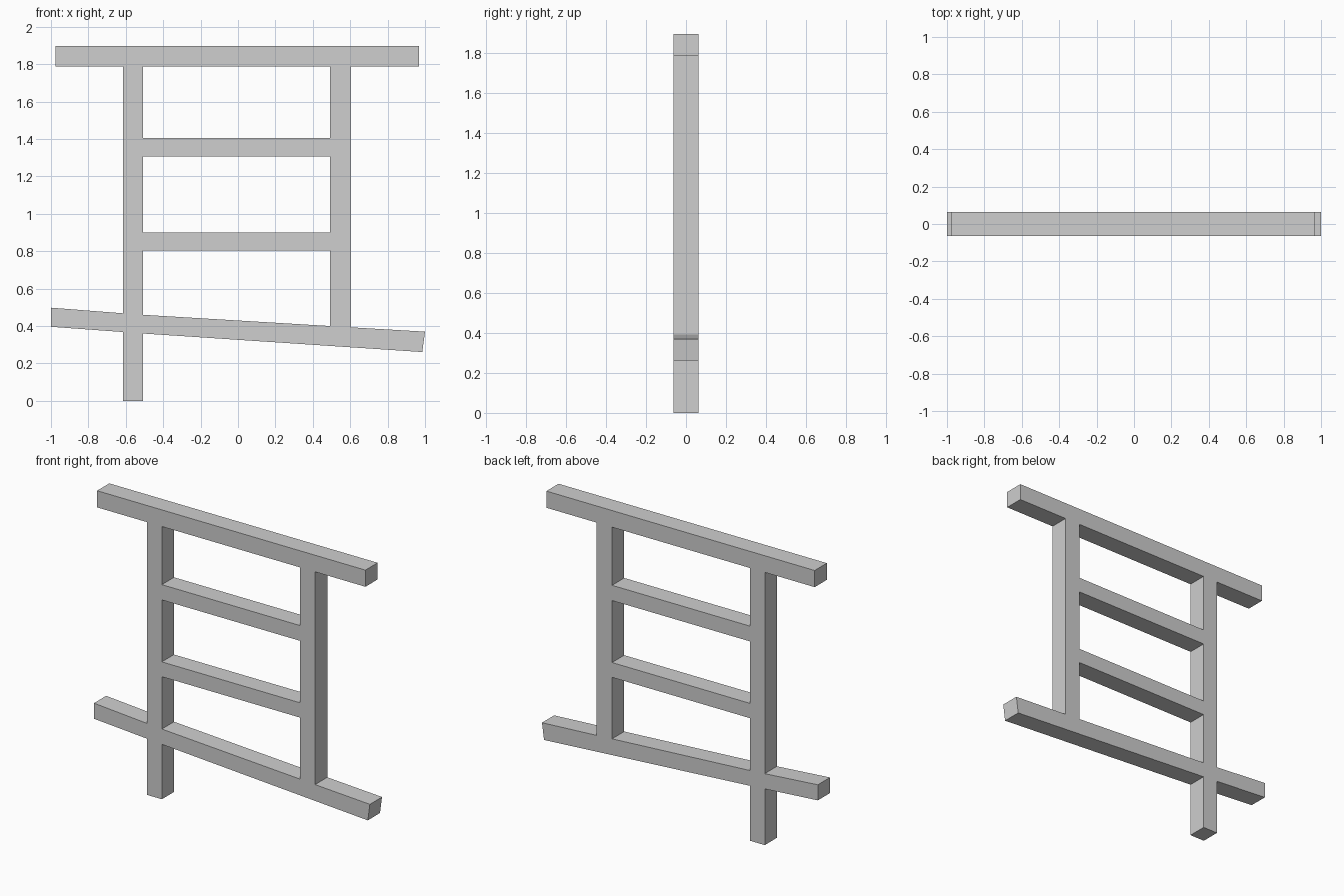
import bpy
import bmesh
from mathutils import Vector

if "Cube" in bpy.data.objects:
    bpy.data.objects.remove(bpy.data.objects["Cube"], do_unlink=True)

HALF_DEPTH = 0.063

grey = bpy.data.materials.new("light grey")
grey.use_nodes = True
colour = (0.62, 0.62, 0.62, 1)
grey.diffuse_color = colour
grey.node_tree.nodes["Principled BSDF"].inputs["Base Color"].default_value = colour


def bar(name, outline):
    """Extrude a front outline of (x, z) points through the frame's depth."""
    bm = bmesh.new()
    face = bm.faces.new([bm.verts.new((x, -HALF_DEPTH, z)) for x, z in outline])
    grown = bmesh.ops.extrude_face_region(bm, geom=[face])["geom"]
    verts = [v for v in grown if isinstance(v, bmesh.types.BMVert)]
    bmesh.ops.translate(bm, vec=Vector((0, 2 * HALF_DEPTH, 0)), verts=verts)
    bmesh.ops.recalc_face_normals(bm, faces=bm.faces)
    mesh = bpy.data.meshes.new(name)
    bm.to_mesh(mesh)
    bm.free()
    mesh.materials.append(grey)
    bpy.context.collection.objects.link(bpy.data.objects.new(name, mesh))


# Post edges, and the points where they meet the sloping bottom rail
R0, R1 = -0.615, -0.508
L0, L1 = 0.492, 0.603
BEAM = 1.787
r0_top, r1_top = (R0, 0.468), (R1, 0.46)
r0_low, r1_low = (R0, 0.368), (R1, 0.36)
l0_top, l1_top = (L0, 0.4), (L1, 0.393)

# Top beam
bar("top_beam", [(-0.977, BEAM), (0.968, BEAM), (0.968, 1.896), (-0.977, 1.896)])

# Sloping bottom rail
bar("bottom_rail", [(-1, 0.396), r0_low, r1_low, (0.985, 0.261), (1, 0.37),
                    l1_top, l0_top, r1_top, r0_top, (-1, 0.498)])

# Posts, with the right one continuing below the rail as a foot
bar("right_post", [r0_top, r1_top, (R1, BEAM), (R0, BEAM)])
bar("left_post", [l0_top, l1_top, (L1, BEAM), (L0, BEAM)])
bar("right_foot", [(R0, 0), (R1, 0), r1_low, r0_low])

# Rungs between the posts
for name, low, high in (("lower_rung", 0.803, 0.9), ("upper_rung", 1.306, 1.406)):
    bar(name, [(R1, low), (L0, low), (L0, high), (R1, high)])
